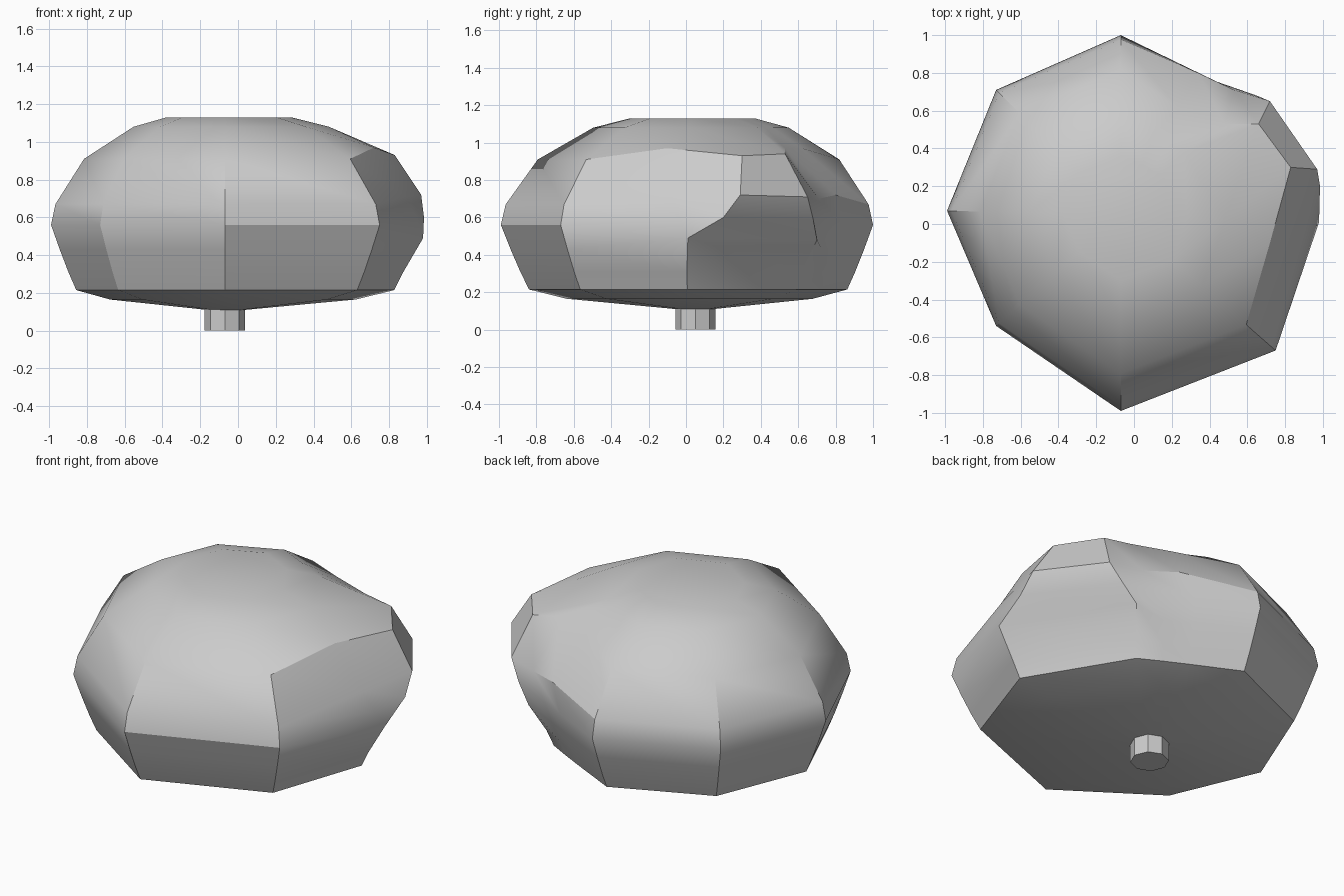
import bpy, bmesh, math

if "Cube" in bpy.data.objects:
    bpy.data.objects.remove(bpy.data.objects["Cube"])

CX, CY = -0.07, 0.05  # axis of the crown and stem

# Outer corners of the crown, anticlockwise from the front
corners = [(-.07, -.99), (.75, -.67), (.98, .0), (.98, .0), (.57, .68), (.42, .76),
           (.26, .84), (-.07, 1.0), (-.73, .71), (-.99, .07), (-.73, -.54)]
# Height and radius factor of every ring, top to bottom
rings = [(1.13, .335), (1.08, .525), (.91, .81), (.67, .975), (.56, 1.0),
         (.43, .95), (.31, .9), (.215, .855), (.165, .66), (.11, .1)]
# Bulge and valley on the back right: (ring, corner) -> position
bulge = {
    (2, 2): (.72, -.1, .97), (3, 2): (.89, -.07, .71), (4, 2): (.95, -.03, .59), (5, 2): (.98, .01, .49),
    (2, 3): (.83, .3, .93), (3, 3): (.97, .29, .72), (4, 3): (.985, .2, .6), (5, 3): (.98, .01, .49),
    (2, 4): (.66, .53, .94), (3, 4): (.72, .65, .71), (4, 4): (.65, .68, .59), (5, 4): (.57, .7, .48),
    (2, 5): (.48, .53, .97), (3, 5): (.53, .71, .7),
    (2, 6): (.23, .62, .97), (3, 6): (.34, .8, .72),
}


def finish(name, bm):
    bmesh.ops.remove_doubles(bm, verts=bm.verts, dist=0.002)
    bmesh.ops.recalc_face_normals(bm, faces=bm.faces)
    mesh = bpy.data.meshes.new(name)
    bm.to_mesh(mesh)
    bm.free()
    mesh.set_sharp_from_angle(angle=math.radians(30))
    obj = bpy.data.objects.new(name, mesh)
    bpy.context.collection.objects.link(obj)
    return obj


def loft(name, loops, smooth_from, smooth_to):
    bm = bmesh.new()
    vs = [[bm.verts.new(p) for p in loop] for loop in loops]
    n = len(loops[0])
    for i in range(len(vs) - 1):
        for j in range(n):
            k = (j + 1) % n
            f = bm.faces.new((vs[i][j], vs[i + 1][j], vs[i + 1][k], vs[i][k]))
            f.smooth = smooth_from <= i < smooth_to
    bm.faces.new(vs[0])
    bm.faces.new(vs[-1])
    return finish(name, bm)


# Crown: flat facets above and below, soft round the middle
crown = []
for i, (z, s) in enumerate(rings):
    crown.append([bulge.get((i, j), (CX + (x - CX) * s, CY + (y - CY) * s, z))
                  for j, (x, y) in enumerate(corners)])
loft("crown", crown, 2, 6)

# Stem: short octagonal peg
stem = [[(CX + .107 * math.cos(a * math.pi / 4), CY + .107 * math.sin(a * math.pi / 4), z)
         for a in range(8)] for z in (.13, 0)]
loft("stem", stem, 0, 0)
